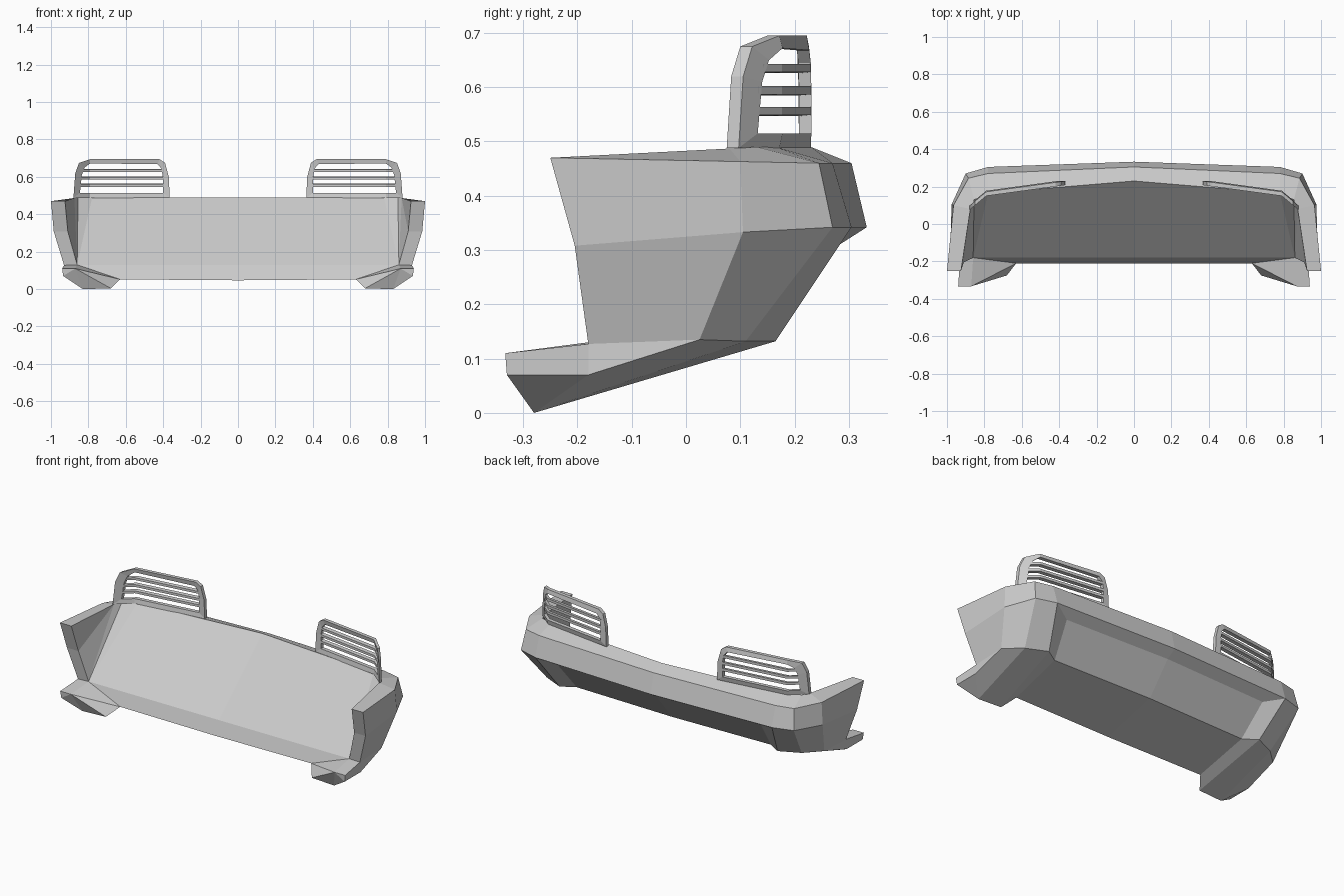
import bpy, bmesh

if "Cube" in bpy.data.objects:
    bpy.data.objects.remove(bpy.data.objects["Cube"])


def build(name, faces):
    """Mesh from faces given as coordinate loops (x > 0 half), mirrored across x."""
    bm = bmesh.new()
    for loop in faces:
        bm.faces.new([bm.verts.new(p) for p in loop])
    bmesh.ops.remove_doubles(bm, verts=bm.verts[:], dist=0.0005)
    bmesh.ops.recalc_face_normals(bm, faces=bm.faces[:])
    me = bpy.data.meshes.new(name)
    bm.to_mesh(me)
    bm.free()
    ob = bpy.data.objects.new(name, me)
    bpy.context.collection.objects.link(ob)
    mod = ob.modifiers.new("mirror", 'MIRROR')
    mod.merge_threshold = 0.001
    return ob


def loft(a, b, closed=False):
    """Quads between two equal-length point rows."""
    n = len(a)
    return [[a[i], a[(i + 1) % n], b[(i + 1) % n], b[i]]
            for i in range(n if closed else n - 1)]


# Bumper: rows running from the centre around the corner to the side end
top_in = [(0, .23, .49), (.78, .165, .49), (.855, .13, .49), (.875, .08, .487), (.925, -.25, .47)]
top_out = [(0, .305, .46), (.78, .27, .46), (.885, .245, .46), (.965, .10, .463), (1, -.25, .47)]
mid = [(0, .333, .342), (.78, .305, .342), (.90, .27, .342), (.975, .105, .333), (.985, -.205, .308)]
low = [(.72, .165, .132), (.84, .11, .132), (.93, .025, .135), (.93, -.18, .127)]

# Recessed panel and underside
rec_top = [(0, .275, .305), (.67, .25, .305)]
rec_bot = [(0, .13, .13), (.64, .115, .13)]
lip_c, lip_w = (0, -.21, .047), (.63, -.21, .052)
pan_c, pan_w = (0, -.18, .13), (.86, -.18, .13)
end_in = (.91, -.205, .308)

# Lower side wing
w_top, w_side = (.94, -.333, .11), (.935, -.33, .07)
w_out, w_in = (.83, -.28, 0), (.68, -.275, .004)
w_nose, w_mid = (.87, -.333, .11), (.935, -.18, .07)
lead, corner, flank, tail = low

faces = loft(top_in, top_out) + loft(top_out, mid) + loft(mid[1:], low)
faces += loft(mid[:2], rec_top) + loft(rec_top, rec_bot) + loft(rec_bot, [lip_c, lip_w])
faces += [
    [mid[1], rec_top[1], rec_bot[1], lead],
    [rec_bot[1], lead, w_in, lip_w],
    [lead, corner, w_out, w_in],
    [corner, flank, w_mid, w_out],
    [flank, tail, w_mid],
    [tail, w_top, w_side, w_mid],
    [w_mid, w_side, w_out],
    [tail, w_top, w_nose, pan_w],
    [w_nose, w_side, w_top],
    [w_nose, w_side, w_out], [w_nose, w_out, w_in], [w_nose, w_in, lip_w],
    [lip_w, w_nose, pan_w],
    [lip_c, lip_w, pan_w, pan_c],
    [pan_c, pan_w, top_in[1], top_in[0]],
    [pan_w, top_in[2], top_in[1]],
    [pan_w, top_in[3], top_in[2]],
    [top_in[3], top_in[4], end_in], [top_in[3], end_in, pan_w],
    [top_in[4], top_out[4], mid[4], end_in],
    [end_in, mid[4], tail, pan_w],
]
build("bumper", faces)


# Light guards: frame and slats follow a bent plan line
def plan_y(x):
    pts = [(.365, .208), (.79, .15), (.88, .075)]
    (x0, y0), (x1, y1) = pts[:2] if x < .79 else pts[1:]
    return y0 + (y1 - y0) * (x - x0) / (x1 - x0)


def bend(profile, dy):
    return [(x, plan_y(x) + dy, z) for x, z in profile]


outer = [(.365, .488), (.37, .60), (.39, .675), (.42, .695), (.79, .695),
         (.85, .675), (.87, .62), (.88, .488), (.79, .488)]
inner = [(.402, .515), (.402, .60), (.41, .645), (.43, .668), (.79, .672),
         (.82, .65), (.835, .61), (.845, .515), (.79, .515)]
fo, fi = bend(outer, 0), bend(inner, .005)
bo, bi = bend(outer, .022), bend(inner, .028)
build("light_guard_frame", loft(fo, fi, True) + loft(fi, bi, True)
      + loft(bi, bo, True) + loft(bo, fo, True))

slats = []
for z, x0, x1 in [(.555, .395, .845), (.593, .395, .843), (.634, .402, .832)]:
    ring = [bend([(x, z + dz) for x in (x0, .79, x1)], dy)
            for dy, dz in [(.006, -.008), (.006, .006), (.027, .009), (.027, -.006)]]
    for i in range(4):
        slats += loft(ring[i], ring[(i + 1) % 4])
    slats += [[r[0] for r in ring], [r[-1] for r in ring]]
build("light_guard_slats", slats)
